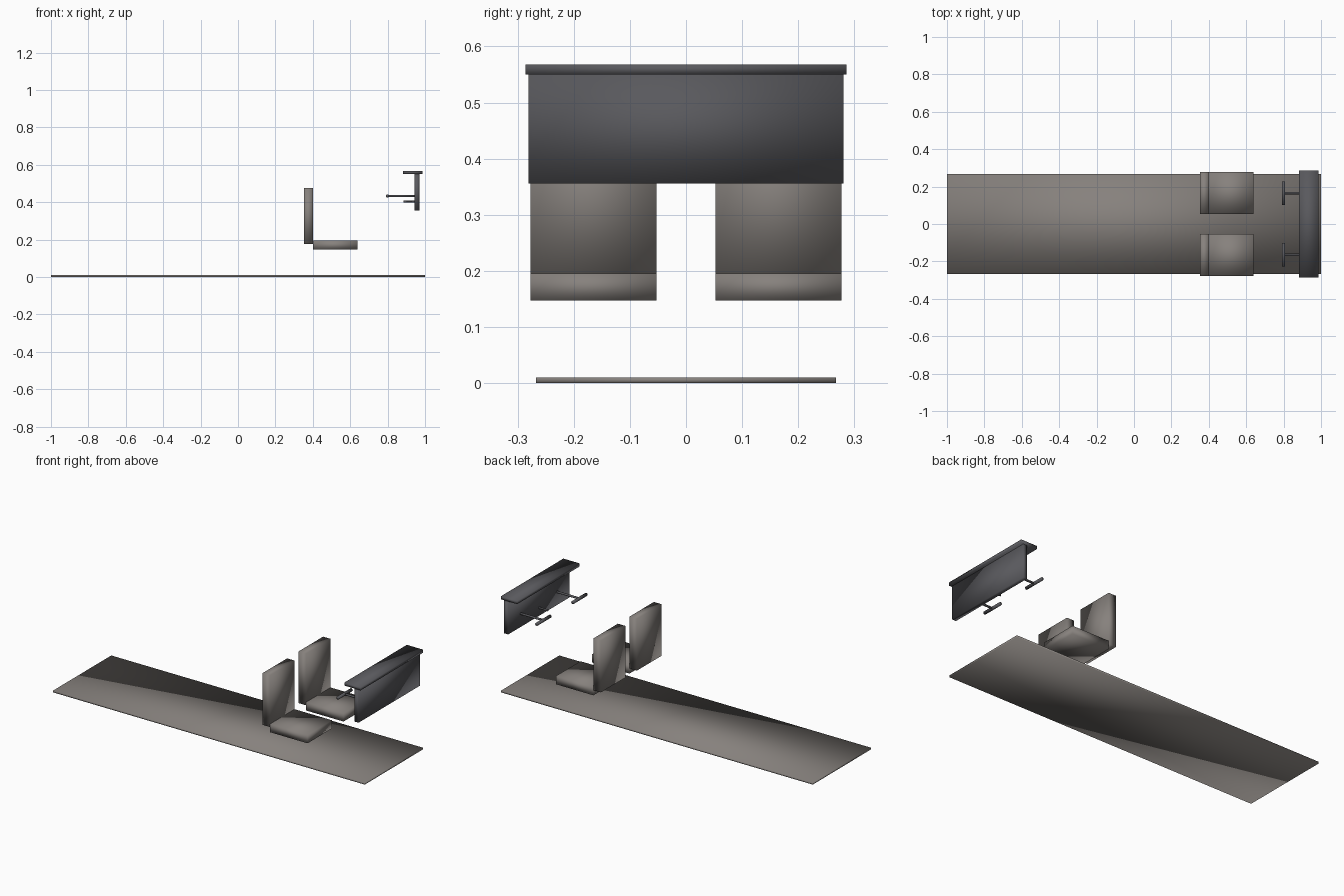
import bpy
import math

cube = bpy.data.objects.get("Cube")
if cube:
    bpy.data.objects.remove(cube, do_unlink=True)


def material(name, rgb):
    m = bpy.data.materials.new(name)
    m.use_nodes = True
    color = (*rgb, 1)
    m.diffuse_color = color
    bsdf = m.node_tree.nodes["Principled BSDF"]
    bsdf.inputs["Base Color"].default_value = color
    return m


GREY = material("warm_grey", (0.24, 0.22, 0.205))
DARK = material("dark_slate", (0.1, 0.1, 0.11))


def finish(name, mat):
    obj = bpy.context.object
    obj.name = name
    obj.data.materials.append(mat)
    # Fully smooth shading gives the soft gradients across each block
    bpy.ops.object.shade_smooth()
    return obj


def box(name, xs, ys, zs, mat):
    spans = (xs, ys, zs)
    bpy.ops.mesh.primitive_cube_add(size=1, location=[sum(s) / 2 for s in spans])
    bpy.context.object.scale = [s[1] - s[0] for s in spans]
    bpy.ops.object.transform_apply(location=False, rotation=False, scale=True)
    return finish(name, mat)


def rod(name, center, length, radius, axis, mat):
    rot = (0, math.pi / 2, 0) if axis == "x" else (math.pi / 2, 0, 0)
    bpy.ops.mesh.primitive_cylinder_add(vertices=12, radius=radius, depth=length,
                                        location=center, rotation=rot)
    return finish(name, mat)


# Cabin floor
box("floor", (-1, 1), (-0.267, 0.267), (0, 0.01), GREY)

# Instrument panel with its overhanging shield
box("instrument_panel", (0.944, 0.97), (-0.281, 0.281), (0.356, 0.55), DARK)
box("glare_shield", (0.883, 0.987), (-0.286, 0.286), (0.55, 0.568), DARK)

# Central throttle lever
rod("throttle", (0.915, 0, 0.404), 0.06, 0.005, "x", DARK)

# Paired seats and control yokes
for side, s in (("right", -1), ("left", 1)):
    y = 0.165 * s
    span = (y - 0.112, y + 0.112)
    box(side + "_seat_cushion", (0.4, 0.64), span, (0.147, 0.195), GREY)
    box(side + "_seat_back", (0.352, 0.4), span, (0.177, 0.477), GREY)
    rod(side + "_yoke_column", (0.872, y, 0.433), 0.145, 0.006, "x", DARK)
    rod(side + "_yoke_handle", (0.799, y, 0.433), 0.126, 0.009, "y", DARK)
